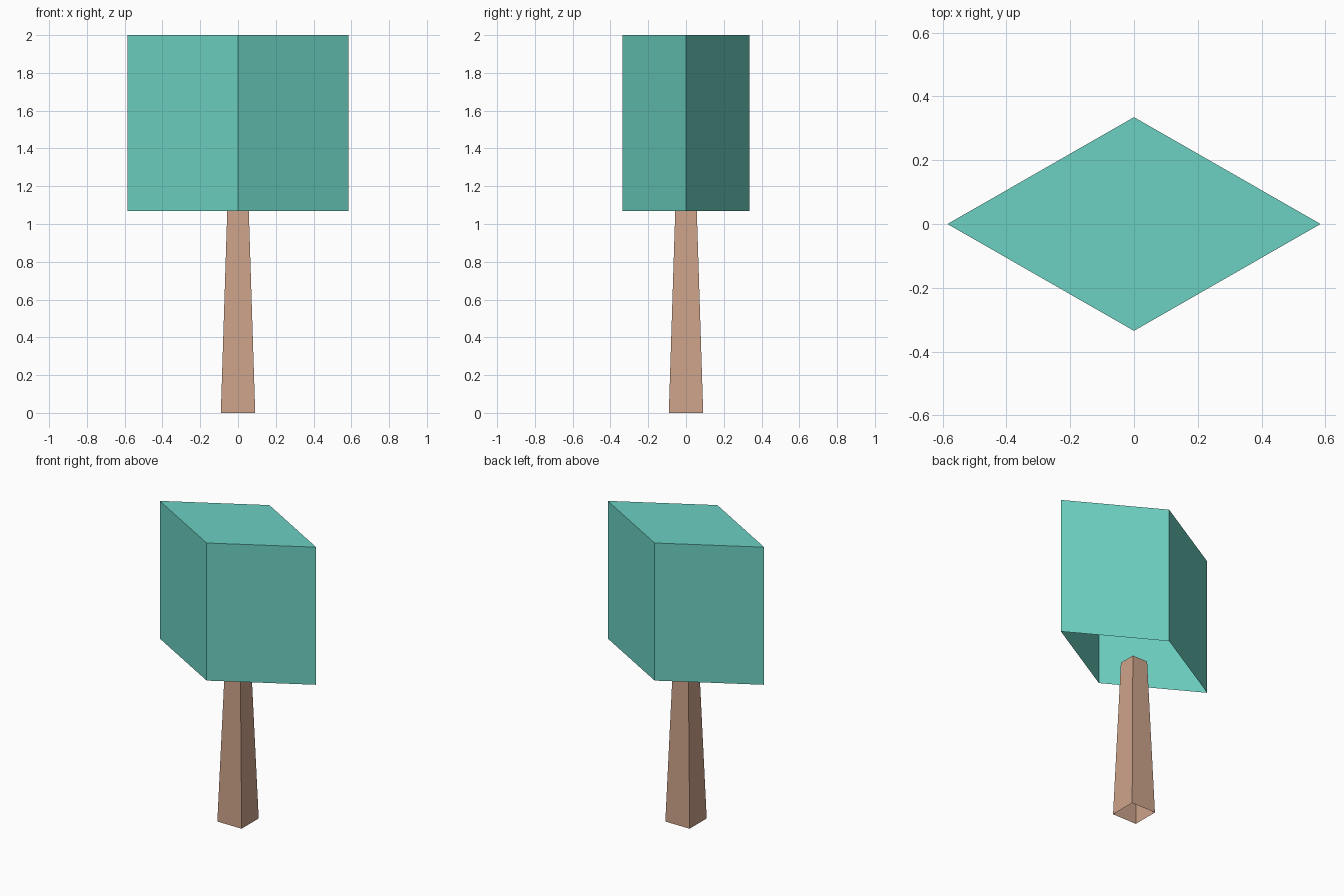
import bpy
import bmesh

cube = bpy.data.objects.get("Cube")
if cube:
    bpy.data.objects.remove(cube, do_unlink=True)


def make_material(name, rgb):
    mat = bpy.data.materials.new(name)
    mat.use_nodes = True
    mat.diffuse_color = (*rgb, 1)
    mat.node_tree.nodes["Principled BSDF"].inputs["Base Color"].default_value = (*rgb, 1)
    return mat


def make_shell(name, lower, upper, bottom, top, material):
    """Join two four-sided outlines into walls with a lid and an open underside."""
    bm = bmesh.new()
    low = [bm.verts.new((x, y, bottom)) for x, y in lower]
    high = [bm.verts.new((x, y, top)) for x, y in upper]
    for i in range(4):
        j = (i + 1) % 4
        bm.faces.new((low[i], low[j], high[j], high[i]))
    bm.faces.new(high)
    mesh = bpy.data.meshes.new(name)
    bm.to_mesh(mesh)
    bm.free()
    mesh.materials.append(material)
    obj = bpy.data.objects.new(name, mesh)
    bpy.context.collection.objects.link(obj)
    return obj


def diamond(rx, ry):
    return [(rx, 0), (0, ry), (-rx, 0), (0, -ry)]


def square(r):
    return [(r, r), (-r, r), (-r, -r), (r, -r)]


foliage = make_material("foliage teal", (0.15, 0.64, 0.54))
bark = make_material("bark tan", (0.61, 0.365, 0.255))

# Tapered trunk, reaching the underside of the crown
make_shell("trunk", square(0.091), square(0.057), 0, 1.07, bark)

# Diamond-shaped hollow crown
outline = diamond(0.585, 0.335)
make_shell("crown", outline, outline, 1.07, 2, foliage)
